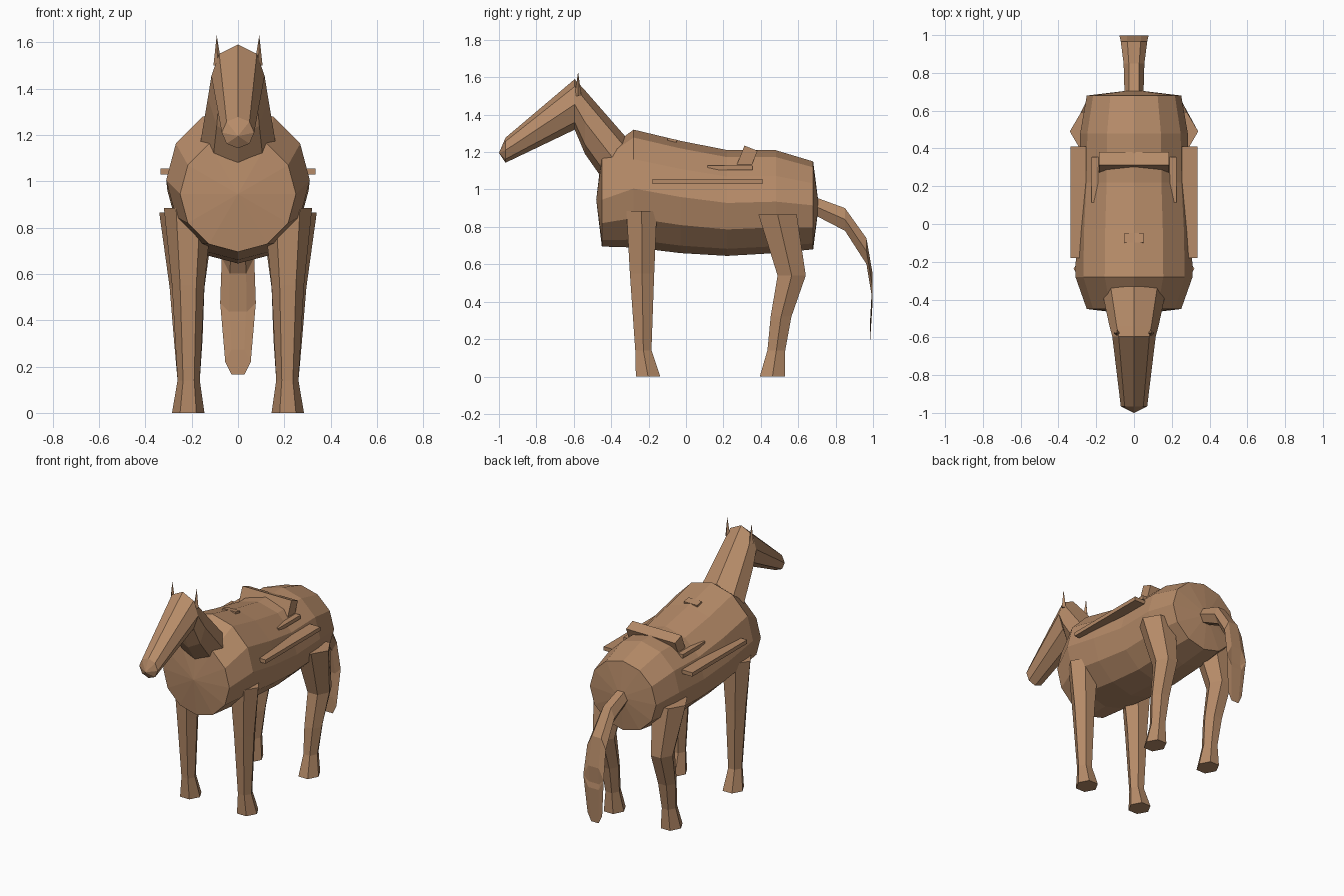
import bpy, bmesh, math
from mathutils import Matrix

if "Cube" in bpy.data.objects:
    bpy.data.objects.remove(bpy.data.objects["Cube"])

wood = bpy.data.materials.new("warm_brown")
wood.diffuse_color = (0.47, 0.26, 0.14, 1)
wood.use_nodes = True
wood.node_tree.nodes["Principled BSDF"].inputs["Base Color"].default_value = wood.diffuse_color


def finish(name, bm):
    bmesh.ops.recalc_face_normals(bm, faces=bm.faces)
    me = bpy.data.meshes.new(name)
    bm.to_mesh(me)
    bm.free()
    me.materials.append(wood)
    ob = bpy.data.objects.new(name, me)
    bpy.context.collection.objects.link(ob)
    return ob


def loft(name, sides, rings, axis="Y", tips=(None, None)):
    """Skin elliptical rings (centre, radius a, radius b); tips close an end as a fan."""
    bm = bmesh.new()
    loops = []
    for (x, y, z), ra, rb in rings:
        loop = []
        for i in range(sides):
            t = 2 * math.pi * i / sides
            a, b = ra * math.cos(t), rb * math.sin(t)
            co = (x + a, y, z + b) if axis == "Y" else (x + a, y + b, z)
            loop.append(bm.verts.new(co))
        loops.append(loop)
    for p, q in zip(loops, loops[1:]):
        for i in range(sides):
            j = (i + 1) % sides
            bm.faces.new((p[i], p[j], q[j], q[i]))
    for loop, tip in zip((loops[0], loops[-1]), tips):
        if tip is None:
            bm.faces.new(loop)
        else:
            v = bm.verts.new(tip)
            for i in range(sides):
                bm.faces.new((loop[i], loop[(i + 1) % sides], v))
    return finish(name, bm)


def box(name, centre, size, tilt=0):
    bm = bmesh.new()
    m = (Matrix.Translation(centre) @ Matrix.Rotation(tilt, 4, "X")
         @ Matrix.Diagonal((*size, 1)))
    bmesh.ops.create_cube(bm, size=1, matrix=m)
    return finish(name, bm)


# Barrel body with shallow fanned ends
loft("body", 12, [((0, y, z), rx, rz) for y, z, rx, rz in (
    (-0.45, 0.945, 0.25, 0.25), (-0.28, 1.005, 0.31, 0.315),
    (-0.03, 0.96, 0.305, 0.30), (0.22, 0.928, 0.29, 0.283),
    (0.48, 0.935, 0.285, 0.275), (0.68, 0.915, 0.25, 0.235))],
    tips=((0, -0.48, 0.945), (0, 0.71, 0.915)))

# Neck running into the long tapered head
loft("neck_and_head", 8, [((0, y, z), rx, rz) for y, z, rx, rz in (
    (-0.33, 1.09, 0.175, 0.20), (-0.54, 1.36, 0.13, 0.17),
    (-0.595, 1.455, 0.115, 0.135), (-0.965, 1.21, 0.07, 0.067))],
    tips=(None, (0, -1.0, 1.195)))

# Flat hanging tail
loft("tail", 6, [((0, y, z), rx, rz) for y, z, rx, rz in (
    (0.68, 0.915, 0.05, 0.055), (0.85, 0.84, 0.055, 0.07),
    (0.965, 0.67, 0.07, 0.08), (0.998, 0.475, 0.077, 0.085),
    (0.983, 0.22, 0.055, 0.063))])

# Leg sections: x, y, z, radius x, radius y
FRONT = ((0.215, -0.237, 0.885, 0.105, 0.094), (0.215, -0.235, 0.55, 0.07, 0.075),
         (0.213, -0.228, 0.14, 0.048, 0.05), (0.215, -0.203, 0, 0.07, 0.075))
HIND = ((0.22, 0.49, 0.865, 0.12, 0.118), (0.22, 0.565, 0.54, 0.075, 0.087),
        (0.215, 0.508, 0.32, 0.062, 0.064), (0.213, 0.483, 0.14, 0.048, 0.055),
        (0.215, 0.462, 0, 0.07, 0.078))

for side, s in (("left", 1), ("right", -1)):
    for part, rows in (("front_leg", FRONT), ("hind_leg", HIND)):
        loft(f"{part}_{side}", 6, [((s * x, y, z), rx, ry) for x, y, z, rx, ry in rows], "Z")
    # Pointed ears
    loft(f"ear_{side}", 4, [((s * 0.088, -0.577, 1.50), 0.018, 0.018)], "Z",
         (None, (s * 0.092, -0.577, 1.63)))
    # Long side rails and short seat-side blocks
    box(f"side_rail_{side}", (s * 0.295, 0.115, 1.043), (0.08, 0.59, 0.026))
    box(f"seat_block_{side}", (s * 0.185, 0.235, 1.117), (0.08, 0.24, 0.025))

# Seat back across the rump and pommel at the front of the seat
box("seat_back", (0, 0.325, 1.165), (0.37, 0.075, 0.12), -0.38)
box("pommel", (0, -0.075, 1.258), (0.1, 0.05, 0.025), -0.2)
